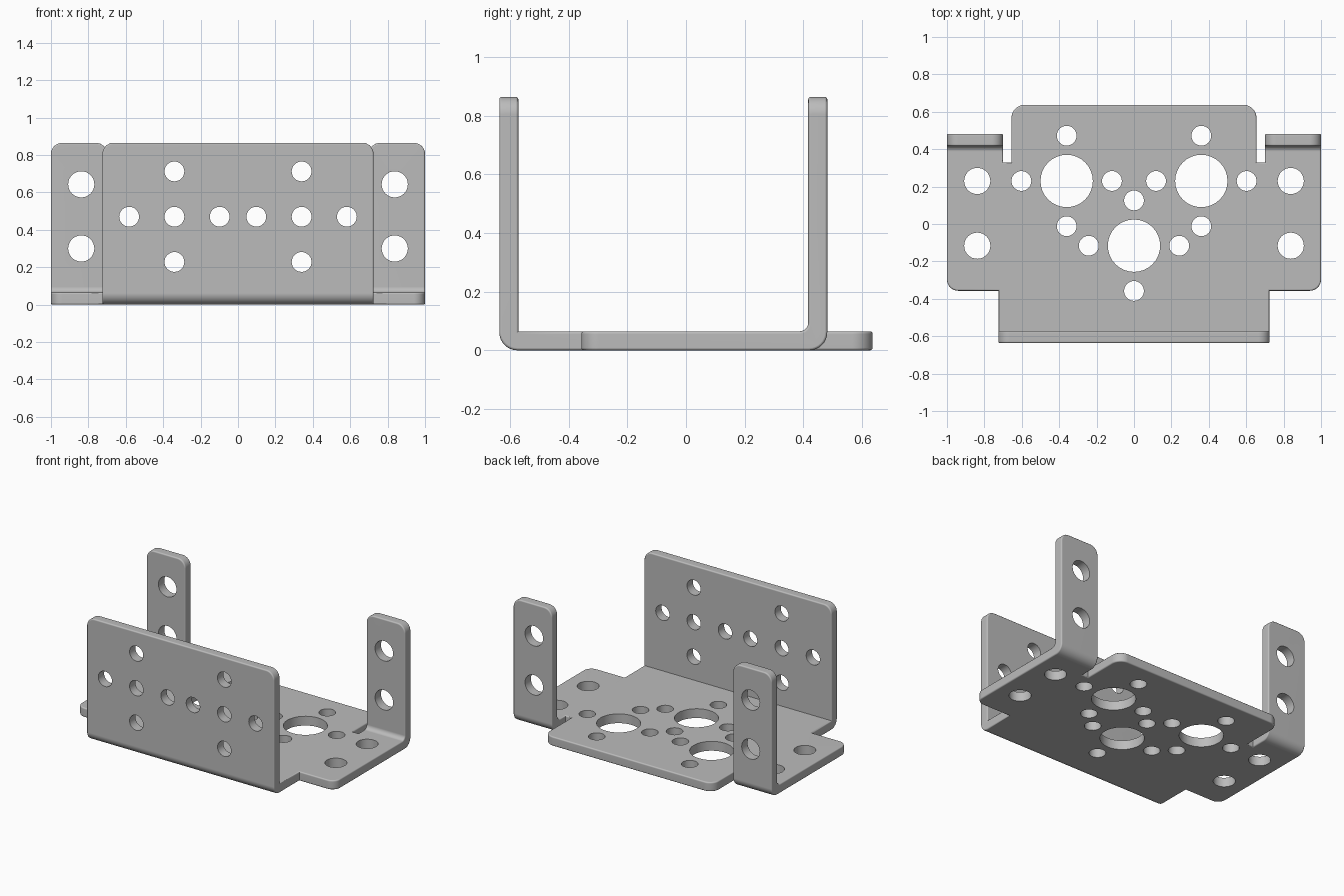
import bpy, bmesh, math
from mathutils import Vector, Matrix

cube = bpy.data.objects.get("Cube")
if cube:
    bpy.data.objects.remove(cube, do_unlink=True)

T = 0.065        # sheet thickness
TOP = 0.865      # height of the upright flanges
FRONT, BACK = -0.637, 0.637
WALL_X = 0.725   # half width of the front wall
TAB_X = 0.70     # inner side of the rear tabs
TAB_Y = 0.482    # rear face of the tabs

steel = bpy.data.materials.new("grey_metal")
steel.use_nodes = True
grey = (0.5, 0.5, 0.5, 1)
steel.diffuse_color = grey
steel.node_tree.nodes["Principled BSDF"].inputs["Base Color"].default_value = grey


def rounded(corners, steps=8):
    """Outline with right-angled corners (u, v, radius) turned into arcs."""
    out = []
    for i, (u, v, r) in enumerate(corners):
        p = Vector((u, v))
        if r == 0:
            out.append(p)
            continue
        a = (Vector(corners[i - 1][:2]) - p).normalized()
        b = (Vector(corners[(i + 1) % len(corners)][:2]) - p).normalized()
        c = p + r * (a + b)
        for k in range(steps + 1):
            t = math.pi / 2 * k / steps
            out.append(c - r * (b * math.cos(t) + a * math.sin(t)))
    return out


def to_object(name, bm):
    bmesh.ops.recalc_face_normals(bm, faces=bm.faces[:])
    me = bpy.data.meshes.new(name)
    bm.to_mesh(me)
    bm.free()
    ob = bpy.data.objects.new(name, me)
    bpy.context.collection.objects.link(ob)
    return ob


def prism(points, step):
    bm = bmesh.new()
    face = bm.faces.new([bm.verts.new(p) for p in points])
    new = bmesh.ops.extrude_face_region(bm, geom=[face])["geom"]
    bmesh.ops.translate(bm, vec=step, verts=[g for g in new if isinstance(g, bmesh.types.BMVert)])
    return bm


def flange(name, profile, x0, x1):
    """Bent upright: side profile swept along x, with rounded top corners."""
    bm = prism([(x0, p.x, p.y) for p in rounded(profile)], (x1 - x0, 0, 0))
    top = [e for e in bm.edges
           if all(v.co.z > TOP - 0.001 for v in e.verts)
           and abs(e.verts[0].co.x - e.verts[1].co.x) < 0.001]
    bmesh.ops.bevel(bm, geom=top, offset=0.06, offset_type='OFFSET',
                    segments=8, profile=0.5, affect='EDGES')
    return to_object(name, bm)


def combine(target, tool, operation):
    mod = target.modifiers.new(operation.lower(), 'BOOLEAN')
    mod.operation = operation
    mod.solver = 'EXACT'
    mod.object = tool
    bpy.context.view_layer.objects.active = target
    bpy.ops.object.modifier_apply(modifier=mod.name)
    bpy.data.objects.remove(tool, do_unlink=True)


# Base plate outline, mirrored from its +x half
half = [(WALL_X, FRONT + 0.1, 0), (WALL_X, -0.357, 0), (1, -0.357, 0.06),
        (1, 0.37, 0), (TAB_X, 0.37, 0), (TAB_X, 0.33, 0),
        (0.655, 0.33, 0), (0.655, BACK, 0.07)]
outline = half + [(-x, y, r) for x, y, r in reversed(half)]
bracket = to_object("mounting_bracket",
                    prism([(p.x, p.y, 0) for p in rounded(outline)], (0, 0, T)))

# Front wall and the two rear tabs
wall = [(FRONT, 0, 0.062), (FRONT + 0.14, 0, 0), (FRONT + 0.14, T, 0),
        (FRONT + T, T, 0), (FRONT + T, TOP, 0), (FRONT, TOP, 0)]
tab = [(TAB_Y, 0, 0.062), (TAB_Y, TOP, 0), (TAB_Y - T, TOP, 0),
       (TAB_Y - T, T, 0.03), (0.35, T, 0), (0.35, 0, 0)]
combine(bracket, flange("front_wall", wall, -WALL_X, WALL_X), 'UNION')
combine(bracket, flange("left_tab", tab, TAB_X, 1), 'UNION')
combine(bracket, flange("right_tab", tab, -1, -TAB_X), 'UNION')

# Slightly rounded outer edges
bm = bmesh.new()
bm.from_mesh(bracket.data)
bmesh.ops.remove_doubles(bm, verts=bm.verts[:], dist=0.0005)
bmesh.ops.dissolve_limit(bm, angle_limit=math.radians(1), verts=bm.verts[:], edges=bm.edges[:])
rim = [e for e in bm.edges if e.is_manifold and e.calc_face_angle_signed() > math.radians(60)]
bmesh.ops.bevel(bm, geom=rim, offset=0.009, offset_type='OFFSET',
                segments=3, profile=0.5, affect='EDGES')
bm.to_mesh(bracket.data)
bm.free()

# Drilled holes
holes = bmesh.new()


def drill(centre, radius, upright=False):
    turn = Matrix.Rotation(math.pi / 2, 4, 'X') if upright else Matrix()
    bmesh.ops.create_cone(holes, cap_ends=True, segments=32, radius1=radius, radius2=radius,
                          depth=0.2, matrix=Matrix.Translation(centre) @ turn)


SMALL, MEDIUM, LARGE, PITCH = 0.053, 0.07, 0.14, 0.242
ring = [(PITCH, 0), (-PITCH, 0), (0, PITCH), (0, -PITCH)]
for x, y in [(-0.36, 0.23), (0.36, 0.23), (0, -0.116)]:
    drill((x, y, T / 2), LARGE)
    for du, dv in ring:
        drill((x + du, y + dv, T / 2), SMALL)
for side in (-1, 1):
    for du, dv in ring + [(0, 0)]:
        drill((side * 0.34 + du, FRONT + T / 2, 0.47 + dv), SMALL, True)
    for y in (0.23, -0.116):
        drill((side * 0.838, y, T / 2), MEDIUM)
    for z in (0.3, 0.643):
        drill((side * 0.838, TAB_Y - T / 2, z), MEDIUM, True)
cutter = to_object("hole_cutter", holes)
cutter.hide_render = True
combine(bracket, cutter, 'DIFFERENCE')

# Material and shading
bracket.data.materials.clear()
bracket.data.materials.append(steel)
bpy.ops.object.select_all(action='DESELECT')
bracket.select_set(True)
bpy.context.view_layer.objects.active = bracket
bpy.ops.object.shade_smooth_by_angle(angle=math.radians(35))
normals = bracket.modifiers.new("weighted_normals", 'WEIGHTED_NORMAL')
normals.keep_sharp = True
